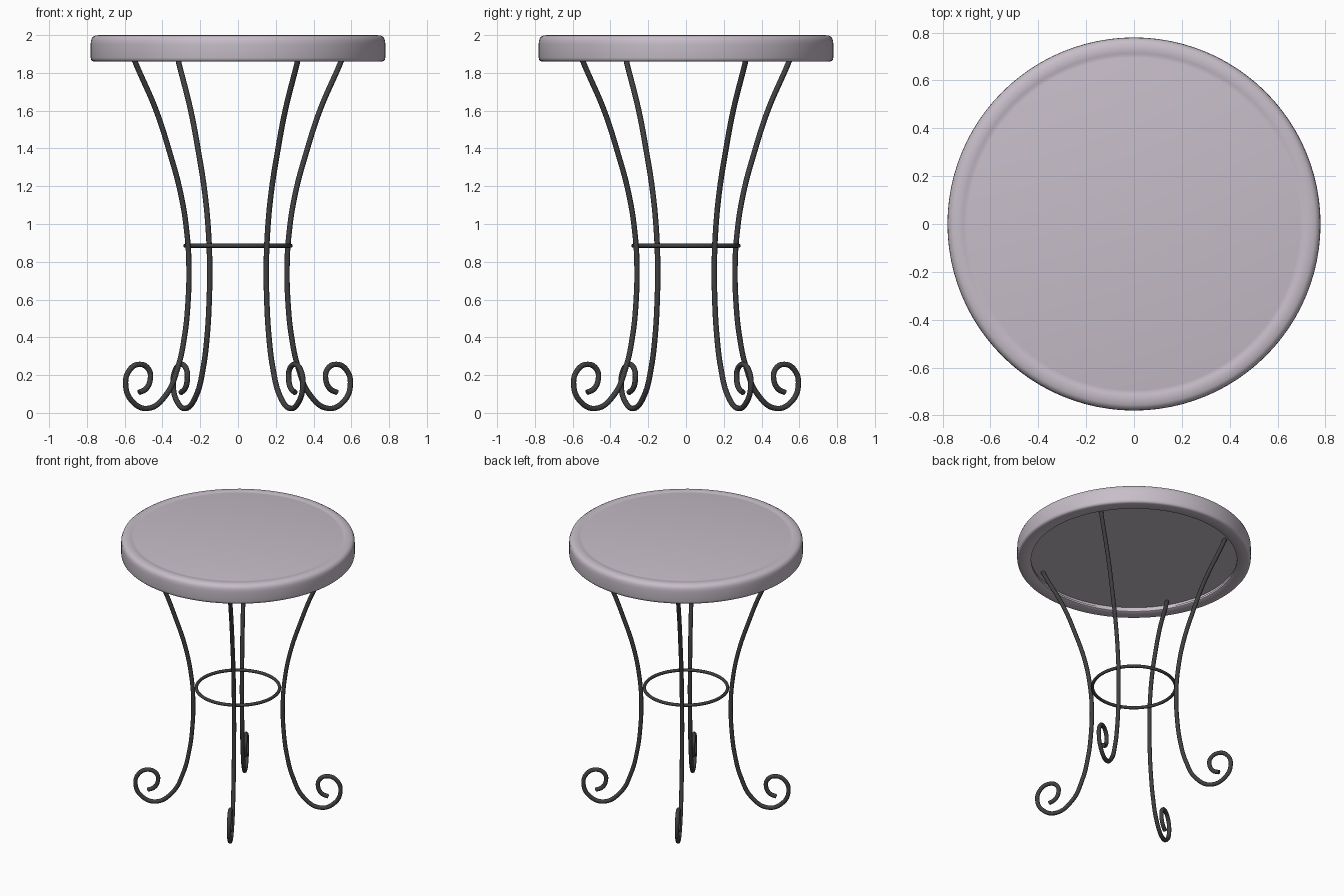
import bpy, bmesh
from math import cos, sin, pi, radians

if "Cube" in bpy.data.objects:
    bpy.data.objects.remove(bpy.data.objects["Cube"])


def material(name, rgb):
    m = bpy.data.materials.new(name)
    m.diffuse_color = (*rgb, 1)
    m.use_nodes = True
    m.node_tree.nodes["Principled BSDF"].inputs["Base Color"].default_value = m.diffuse_color
    return m


cream = material("pale_mauve", (0.57, 0.51, 0.58))
iron = material("dark_iron", (0.05, 0.05, 0.05))


def add_object(name, mesh, mat):
    ob = bpy.data.objects.new(name, mesh)
    bpy.context.collection.objects.link(ob)
    mesh.materials.clear()
    mesh.materials.append(mat)
    bpy.ops.object.select_all(action='DESELECT')
    ob.select_set(True)
    bpy.context.view_layer.objects.active = ob
    bpy.ops.object.shade_smooth_by_angle(angle=radians(40))
    return ob


def lathe(name, profile, mat, steps=96):
    bm = bmesh.new()
    vs = [bm.verts.new((r, 0, z)) for r, z in profile]
    es = [bm.edges.new(p) for p in zip(vs, vs[1:])]
    bmesh.ops.spin(bm, geom=vs + es, cent=(0, 0, 0), axis=(0, 0, 1),
                   angle=2 * pi, steps=steps, use_duplicate=False)
    bmesh.ops.remove_doubles(bm, verts=bm.verts, dist=1e-4)
    bmesh.ops.recalc_face_normals(bm, faces=bm.faces)
    me = bpy.data.meshes.new(name)
    bm.to_mesh(me)
    bm.free()
    return add_object(name, me, mat)


def rod(name, points, radius, mat):
    cu = bpy.data.curves.new(name, 'CURVE')
    cu.dimensions = '3D'
    cu.bevel_depth = radius
    cu.bevel_resolution = 3
    cu.resolution_u = 8
    cu.use_fill_caps = True
    sp = cu.splines.new('BEZIER')
    sp.bezier_points.add(len(points) - 1)
    for bp, p in zip(sp.bezier_points, points):
        bp.co = p
        bp.handle_left_type = bp.handle_right_type = 'AUTO'
    tmp = bpy.data.objects.new(name + "_path", cu)
    bpy.context.collection.objects.link(tmp)
    bpy.context.view_layer.update()
    dg = bpy.context.evaluated_depsgraph_get()
    me = bpy.data.meshes.new_from_object(tmp.evaluated_get(dg))
    bpy.data.objects.remove(tmp)
    return add_object(name, me, mat)


# round top: rounded rim, faint groove on top, recessed underside
lathe("table_top", [
    (0, 1.997), (0.695, 1.997), (0.705, 1.995), (0.715, 1.999), (0.735, 2.0),
    (0.757, 1.997), (0.772, 1.988), (0.779, 1.97), (0.78, 1.95),
    (0.78, 1.88), (0.777, 1.868), (0.77, 1.862), (0.76, 1.86),
    (0.692, 1.86), (0.687, 1.864), (0.687, 1.878), (0.695, 1.88),
    (0.695, 1.897), (0, 1.897)], cream)

# four scrolled legs, as radius and height
leg_path = [
    (0.648, 1.90), (0.625, 1.85), (0.50, 1.60), (0.418, 1.38), (0.35, 1.16),
    (0.312, 0.95), (0.300, 0.78), (0.306, 0.58), (0.328, 0.40),
    (0.368, 0.24), (0.440, 0.095), (0.550, 0.024), (0.645, 0.060),
    (0.687, 0.150), (0.662, 0.228), (0.600, 0.257), (0.546, 0.230),
    (0.537, 0.175), (0.562, 0.128), (0.605, 0.108)]
for i in range(4):
    a = radians(30 + 90 * i)
    rod(f"leg_{i + 1}", [(r * cos(a), r * sin(a), z) for r, z in leg_path],
        0.0145, iron)

# brace ring joining the legs
bpy.ops.mesh.primitive_torus_add(major_radius=0.278, minor_radius=0.011,
                                 major_segments=64, minor_segments=12,
                                 location=(0, 0, 0.885))
ring = bpy.context.object
ring.name = "brace_ring"
ring.data.materials.append(iron)
bpy.ops.object.shade_smooth_by_angle(angle=radians(40))
